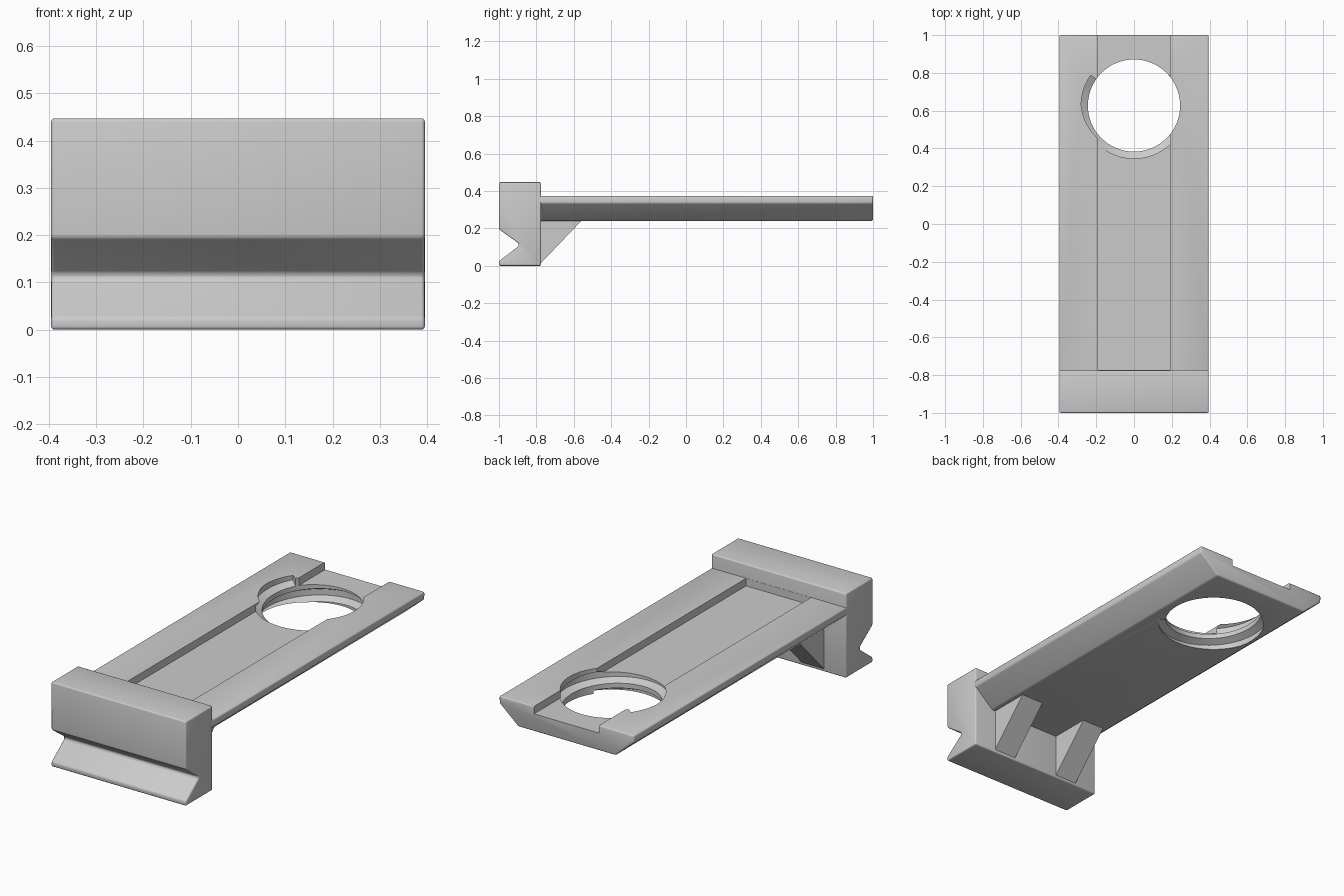
import bpy, bmesh, math

if "Cube" in bpy.data.objects:
    bpy.data.objects.remove(bpy.data.objects["Cube"])

grey = bpy.data.materials.new("matte grey")
grey.use_nodes = True
grey.diffuse_color = (0.6, 0.6, 0.6, 1)
grey.node_tree.nodes["Principled BSDF"].inputs["Base Color"].default_value = (0.6, 0.6, 0.6, 1)


def finish(name, bm):
    bmesh.ops.recalc_face_normals(bm, faces=bm.faces)
    mesh = bpy.data.meshes.new(name)
    bm.to_mesh(mesh)
    bm.free()
    obj = bpy.data.objects.new(name, mesh)
    mesh.materials.append(grey)
    bpy.context.collection.objects.link(obj)
    return obj


def extrude(name, profile, place, start, end):
    """Prism from a 2D profile; place(u, v, t) gives the 3D position."""
    bm = bmesh.new()
    a, b = [[bm.verts.new(place(u, v, t)) for u, v in profile] for t in (start, end)]
    bm.faces.new(a)
    bm.faces.new(b)
    for i in range(len(a)):
        j = (i + 1) % len(a)
        bm.faces.new((a[i], a[j], b[j], b[i]))
    return finish(name, bm)


def bevel(obj, width):
    mod = obj.modifiers.new("soft edges", "BEVEL")
    mod.width = width
    mod.segments = 3
    mod.limit_method = "ANGLE"
    mod.angle_limit = math.radians(40)


def cut(obj, cutter):
    mod = obj.modifiers.new("cut", "BOOLEAN")
    mod.operation = "DIFFERENCE"
    mod.solver = "EXACT"
    mod.object = cutter
    cutter.hide_render = True
    cutter.hide_set(True)


def along_x(u, v, t):
    return (t, u, v)


def along_y(u, v, t):
    return (u, t, v)


# Clamp block with a V notch across its front
block = extrude("clamp_block",
                [(-1, 0), (-0.775, 0), (-0.775, 0.447), (-1, 0.447),
                 (-1, 0.195), (-0.895, 0.12), (-0.895, 0.105), (-1, 0.025)],
                along_x, -0.395, 0.395)
bevel(block, 0.008)

# Long plate with undercut sides
plate = extrude("plate",
                [(-0.285, 0.24), (0.285, 0.24), (0.395, 0.335), (0.395, 0.373),
                 (-0.395, 0.373), (-0.395, 0.335)],
                along_y, -0.79, 1)
bevel(plate, 0.008)

# Shallow channel along the top
channel = extrude("channel_cutter",
                  [(-0.19, 0.333), (0.19, 0.333), (0.19, 0.5), (-0.19, 0.5)],
                  along_y, -0.774, 1.1)
cut(plate, channel)

# Round through hole
HOLE_Y = 0.627
bpy.ops.mesh.primitive_cylinder_add(vertices=96, radius=0.244, depth=1, location=(0, HOLE_Y, 0.3))
hole = bpy.context.object
hole.name = "hole_cutter"
hole.data.materials.append(grey)
cut(plate, hole)

# Screw thread groove winding down the hole
bm = bmesh.new()
section = [(0.23, -0.042), (0.28, -0.016), (0.28, 0.016), (0.23, 0.042)]
rings = []
STEPS = 108
for i in range(STEPS + 1):
    turn = i / 72
    angle = math.radians(145) + turn * math.tau
    z = 0.366 - 0.095 * turn
    rings.append([bm.verts.new((r * math.cos(angle), HOLE_Y + r * math.sin(angle), z + h))
                  for r, h in section])
for a, b in zip(rings, rings[1:]):
    for i in range(4):
        j = (i + 1) % 4
        bm.faces.new((a[i], a[j], b[j], b[i]))
bm.faces.new(rings[0])
bm.faces.new(rings[-1])
thread = finish("thread_cutter", bm)
cut(plate, thread)

# Two triangular ribs beneath the plate
for side, name in ((1, "left_rib"), (-1, "right_rib")):
    extrude(name, [(-0.785, 0.015), (-0.775, 0.015), (-0.55, 0.25), (-0.785, 0.25)],
            along_x, side * 0.135, side * 0.265)

# Smooth shading on the rounded parts
bpy.ops.object.select_all(action="DESELECT")
for obj in (block, plate):
    obj.select_set(True)
    bpy.context.view_layer.objects.active = obj
    for mod in list(obj.modifiers):
        bpy.ops.object.modifier_apply(modifier=mod.name)
bpy.ops.object.shade_smooth_by_angle(angle=math.radians(30))

# Remove the spent cutters
for cutter in (channel, hole, thread):
    bpy.data.objects.remove(cutter)
